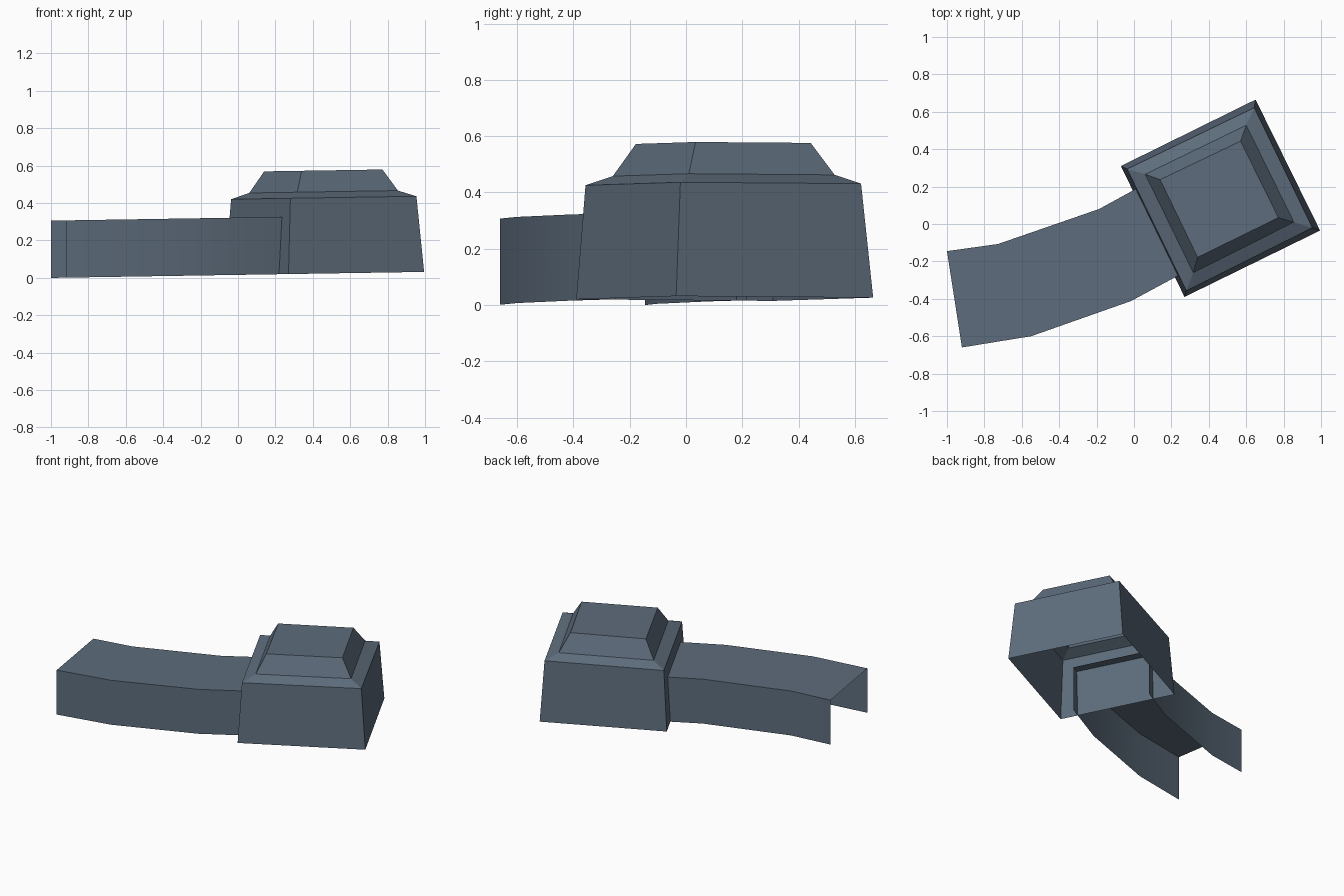
import bpy

if "Cube" in bpy.data.objects:
    bpy.data.objects.remove(bpy.data.objects["Cube"])

# One slate colour for the whole model
slate = bpy.data.materials.new("slate_grey")
slate.diffuse_color = (0.11, 0.15, 0.20, 1)
slate.use_nodes = True
slate.node_tree.nodes["Principled BSDF"].inputs["Base Color"].default_value = slate.diffuse_color


def ground(x):
    # the whole model climbs very slightly towards +x
    return 0.016 * (x + 1)


def build(name, verts, faces):
    verts = [(x, y, z + ground(x)) for x, y, z in verts]
    mesh = bpy.data.meshes.new(name)
    mesh.from_pydata(verts, [], faces)
    mesh.materials.append(slate)
    obj = bpy.data.objects.new(name, mesh)
    bpy.context.collection.objects.link(obj)
    return obj


# Bunker room: stacked square rings (left, front, right, back), open underneath
rings = [
    (0.000, [(-0.07, 0.31), (0.27, -0.39), (0.995, -0.035), (0.65, 0.665)]),
    (0.405, [(-0.037, 0.294), (0.28, -0.357), (0.954, -0.02), (0.643, 0.622)]),
    (0.437, [(0.06, 0.266), (0.317, -0.26), (0.855, 0.01), (0.60, 0.528)]),
    (0.551, [(0.14, 0.237), (0.34, -0.178), (0.772, 0.034), (0.57, 0.443)]),
]
verts = [(x, y, z) for z, ring in rings for x, y in ring]
faces = [(r * 4 + i, r * 4 + (i + 1) % 4, r * 4 + 4 + (i + 1) % 4, r * 4 + 4 + i)
         for r in range(3) for i in range(4)]
faces.append((12, 13, 14, 15))
build("bunker_room", verts, faces)

# Curved passage: two walls and a roof, open below and at both ends,
# poking a little way into the room
front = [(-0.92, -0.66), (-0.55, -0.60), (-0.016, -0.412), (0.285, -0.25)]
back = [(-1.0, -0.145), (-0.727, -0.107), (-0.187, 0.08), (0.06, 0.215)]
height = 0.306
verts = []
for f, b in zip(front, back):
    verts += [(*f, 0), (*f, height), (*b, height), (*b, 0)]
faces = [(s * 4 + k, s * 4 + 4 + k, s * 4 + 5 + k, s * 4 + 1 + k)
         for s in range(3) for k in range(3)]
passage = build("covered_passage", verts, faces)

# Soft shading along the bend, crisp roof edges
bpy.context.view_layer.objects.active = passage
passage.select_set(True)
bpy.ops.object.shade_smooth_by_angle(angle=0.6)
